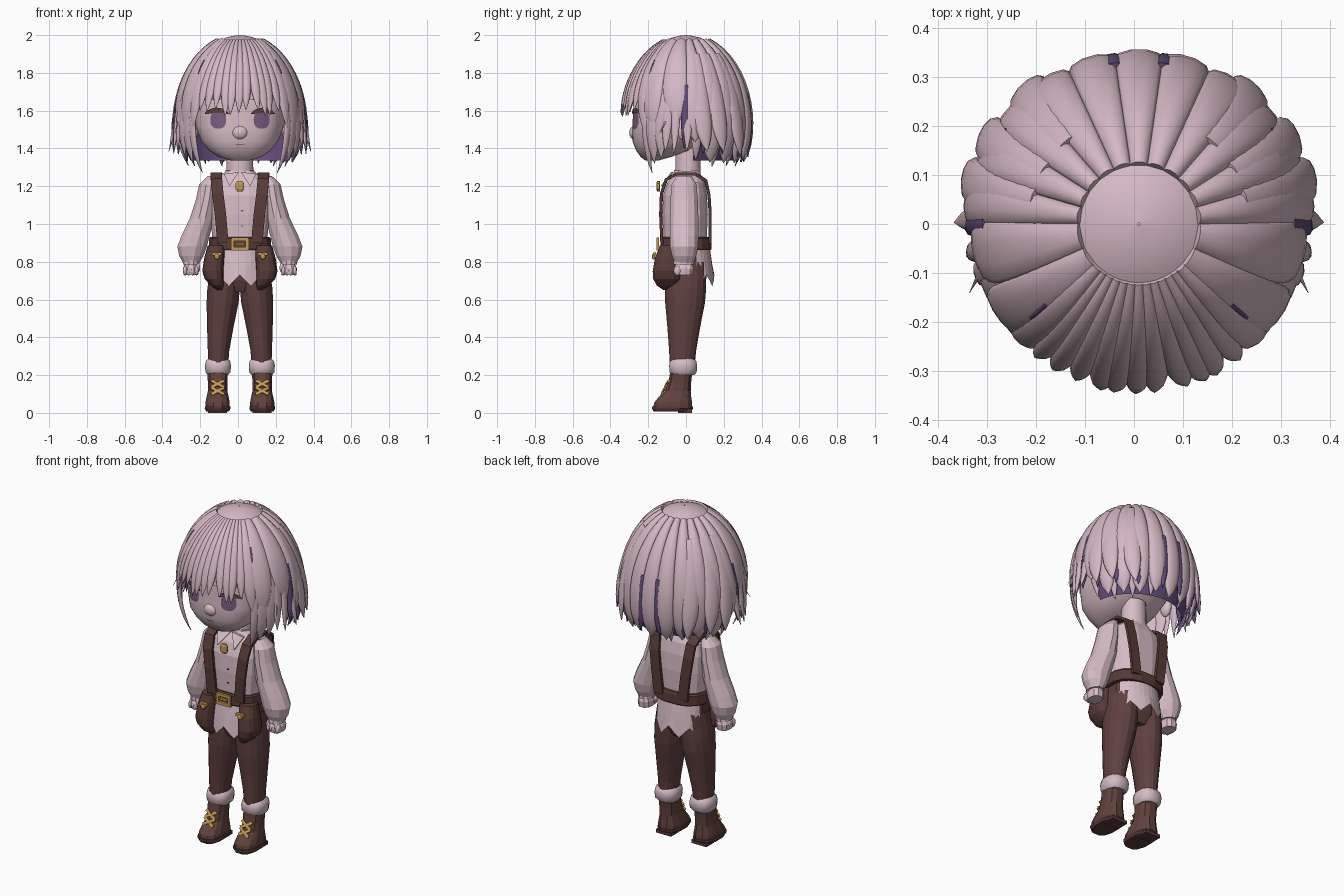
import bpy, bmesh, random
from math import sin, cos, pi, radians
from mathutils import Vector

if "Cube" in bpy.data.objects:
    bpy.data.objects.remove(bpy.data.objects["Cube"])
random.seed(4)
CX = 0.01  # body centre line


def material(name, r, g, b):
    m = bpy.data.materials.new(name)
    m.use_nodes = True
    m.diffuse_color = (r, g, b, 1)
    bsdf = m.node_tree.nodes["Principled BSDF"]
    bsdf.inputs["Base Color"].default_value = (r, g, b, 1)
    bsdf.inputs["Roughness"].default_value = 0.8
    return m


HAIR = material("dusty pink hair", .66, .48, .55)
SKIN = material("pale skin", .69, .51, .57)
SHIRT = material("pale shirt", .68, .51, .57)
FUR = material("cuff fur", .66, .5, .56)
PURPLE = material("violet", .125, .072, .195)
IRIS = material("iris violet", .19, .11, .22)
TROUSER = material("trouser brown", .115, .052, .05)
LEATHER = material("dark leather", .095, .043, .038)
BOOT = material("boot brown", .12, .054, .047)
GOLD = material("gold", .56, .32, .085)


def loft(name, rows, mats, smooth=False, closed=True, caps=True, rule=None):
    """Skin a list of equal-length point rows."""
    bm = bmesh.new()
    grid = [[bm.verts.new(p) for p in row] for row in rows]
    n = len(rows[0])
    for a, b in zip(grid, grid[1:]):
        for k in range(n if closed else n - 1):
            j = (k + 1) % n
            f = bm.faces.new((a[k], a[j], b[j], b[k]))
            f.smooth = smooth
            f.material_index = rule(k) if rule else 0
    if caps and closed:
        bm.faces.new(grid[0])
        bm.faces.new(grid[-1])
    bmesh.ops.recalc_face_normals(bm, faces=bm.faces)
    me = bpy.data.meshes.new(name)
    bm.to_mesh(me)
    bm.free()
    for m in mats:
        me.materials.append(m)
    ob = bpy.data.objects.new(name, me)
    ob.location.x = CX
    bpy.context.collection.objects.link(ob)


def spow(v, p):
    return (1 if v >= 0 else -1) * abs(v) ** p


def ring(x, y, z, rx, ry, n=12, p=1.0):
    turns = [2 * pi * (k + .5) / n for k in range(n)]
    return [(x + rx * spow(sin(a), p), y - ry * spow(cos(a), p), z) for a in turns]


def tube(name, specs, mat, n=12, p=1.0, smooth=False):
    loft(name, [ring(*s, n, p) for s in specs], [mat], smooth)


def ball(name, x, y, z, rx, ry, rz, mat, n=12):
    steps = [pi * (i + .15) / 8.3 for i in range(9)]
    tube(name, [(x, y, z + rz * cos(a), rx * sin(a), ry * sin(a)) for a in steps], mat, n, 1, True)


def box(name, x, y, z, sx, sy, sz, mat):
    c = [(x - sx, y - sy), (x + sx, y - sy), (x + sx, y + sy), (x - sx, y + sy)]
    loft(name, [[(u, v, w) for u, v in c] for w in (z - sz, z + sz)], [mat])


def ribbon(name, path, width, thick, mat):
    """Flat band whose width runs sideways to its path."""
    pts, rows = [Vector(p) for p in path], []
    for i, p in enumerate(pts):
        d = (pts[min(i + 1, len(pts) - 1)] - pts[max(i - 1, 0)]).normalized()
        nrm = d.cross(Vector((1, 0, 0))).normalized() * thick
        side = d.cross(nrm).normalized() * width
        rows.append([p - side - nrm, p + side - nrm, p + side + nrm, p - side + nrm])
    loft(name, rows, [mat])


# Head: height, half width, front, back
HEAD = [(1.335, .045, -.215, -.15), (1.355, .115, -.24, -.08), (1.39, .165, -.265, .02),
        (1.44, .205, -.285, .07), (1.52, .235, -.283, .15), (1.6, .25, -.28, .22),
        (1.7, .26, -.28, .25), (1.8, .24, -.24, .24), (1.9, .15, -.14, .16)]
tube("head", [(0, (f + b) / 2, z, w, (b - f) / 2) for z, w, f, b in HEAD], SKIN, 36, .8, True)


def face_y(x, z):
    for lo, hi in zip(HEAD, HEAD[1:]):
        if lo[0] <= z <= hi[0]:
            t = (z - lo[0]) / (hi[0] - lo[0])
            w, f, b = [u + (v - u) * t for u, v in zip(lo[1:], hi[1:])]
            return (f + b) / 2 - (b - f) / 2 * max(0, 1 - (abs(x) / w) ** 2.5) ** .4


def face_plate(name, x, z, rx, rz, mat, bend=0.0, p=1.0, lift=.005):
    """Thin painted oval that follows the face."""
    rows = []
    for s in (.01, .5, 1):
        row = []
        for k in range(20):
            a = 2 * pi * k / 20
            u = s * spow(cos(a), p)
            px, pz = x + rx * u, z + s * rz * spow(sin(a), p) - bend * u * u
            row.append((px, face_y(px, pz) - lift, pz))
        rows.append(row)
    loft(name, rows, [mat])


for s, side in ((-1, "right"), (1, "left")):
    face_plate(side + "_iris", s * .115, 1.551, .042, .046, IRIS, 0, .8)
    face_plate(side + "_lash", s * .122, 1.602, .064, .014, TROUSER, .018, 1, .009)
    ball(side + "_ear", s * .245, -.01, 1.5, .025, .04, .06, SKIN)
face_plate("mouth", 0, 1.42, .024, .002, TROUSER)
ball("nose", 0, -.266, 1.483, .045, .035, .04, SKIN, 20)
tube("neck", [(0, .01, 1.22, .075, .07), (0, .01, 1.42, .068, .065)], SKIN, 16, 1, True)


# Hair
def dome(az, phi, scale=1.0):
    r = .335 * sin(phi) * scale
    return Vector((r * sin(az), -r * cos(az), 1.55 + .45 * cos(phi) * scale))


def strand(name, az, start, end, width, thick=.018, flare=0.0, sharp=4, sway=0.0,
           inner=PURPLE, outer=HAIR):
    az, p0, p1 = radians(az), radians(start), radians(end)
    tang, out, rows = Vector((cos(az), sin(az), 0)), Vector((sin(az), -cos(az), 0)), []
    steps, n = 14, 10
    for i in range(steps + 1):
        u = i / steps
        phi = p0 + (p1 - p0) * u
        c = dome(az, phi, .985) + tang * sway * u ** 3 + out * flare * u ** 3
        nrm = (out * sin(phi) + Vector((0, 0, 1)) * cos(phi) * .8).normalized()
        taper = max(.04, 1 - u ** sharp)
        w, t = width * sin(phi) * taper, thick * max(.15, taper)
        rows.append([c + tang * w * cos(2 * pi * k / n) + nrm * t * sin(2 * pi * k / n)
                     for k in range(n)])
    loft(name, rows, [outer, inner], True, rule=lambda k: int(k >= n // 2))


def shell(name, az0, az1, phi0, phi1, scale, mat):
    rows = [[dome(radians(az0 + (az1 - az0) * k / 40), radians(phi0 + (phi1 - phi0) * i / 12),
                  1 - (1 - scale) * i / 12) for k in range(41)] for i in range(13)]
    loft(name, rows, [mat], True, closed=False)


shell("hair_cap", 0, 360, .5, 76, .97, HAIR)
shell("hair_lining", 98, 262, 70, 121, .92, PURPLE)
for i in range(11):
    strand("fringe_strand", -36 + 7.2 * i, 21, 84 + random.uniform(-2, 4), .031, .016,
           .016, 7, random.uniform(-.015, .015), HAIR)
for s in (-1, 1):
    # wide front sides, short over the ear
    for az, end, width in ((44, 95, .045), (55, 97, .075), (78, 93, .08)):
        strand("side_strand", s * az, 21, end, width, .02, .008, 6, s * .02, HAIR)
    # locks framing the cheeks, then loose outer locks
    for az, end, width, flare in ((50, 129, .026, .01), (58, 121, .045, .015), (67, 117, .045, .02),
                                  (73, 112, .03, .04), (81, 114, .024, .055), (92, 112, .026, .07)):
        strand("side_lock", s * az, 62, end, width, .013, flare, 5, s * -.01, HAIR)
    strand("flicked_wisp", s * 74, 70, 99, .008, .006, .045, 3, s * -.04)
    # outer flips at the sides of the back
    for az, end in ((103, 112), (118, 112), (138, 115)):
        strand("outer_flip", s * az, 40, end, .05, .02, .06, 8, s * .03)
    # violet locks showing through
    for az, start, end in ((90, 66, 110), (107, 72, 114), (126, 72, 114), (147, 70, 116), (171, 72, 116)):
        strand("violet_lock", s * az, start, end, .026, .02, .036, 5, s * -.01, PURPLE, PURPLE)
    strand("violet_sliver", s * 49, 46, 66, .012, .021, 0, 4, 0, PURPLE, PURPLE)
for i in range(11):
    az = 98 + i * 164 / 10
    low = 105 if i in (0, 10) else 120 + random.uniform(-2, 1)
    strand("back_strand", az, 21, low, .051, .021, .018, 18)
for i in range(9):
    strand("under_lock", 100 + i * 20, 80, 121 + random.uniform(-3, 3), .03, .012, 0, 5)

# Shirt
tube("shirt", [(0, -.005, .87, .145, .115), (0, -.005, .95, .15, .118), (0, -.005, 1.05, .16, .122),
               (0, -.005, 1.15, .165, .118), (0, 0, 1.22, .155, .1), (0, .005, 1.26, .1, .075),
               (0, .005, 1.28, .075, .065)], SHIRT, 16, .75)
tube("collar_band", [(0, .005, 1.24, .085, .078), (0, .005, 1.285, .078, .07)], SHIRT)
for front, name in ((1, "front"), (-1, "back")):
    rows = []
    for z, rx, ry in ((.88, .15, .125), (.78, .155, .14), (.7, .158, .15)):
        row = []
        for k in range(13):
            a = radians(-66 + 11 * k)
            drop = .03 * (-1 if k % 4 == 2 else 1 if k % 4 == 0 else 0) if z == .7 else 0
            row.append((rx * sin(a), -front * ry * cos(a), z - drop))
        rows.append(row)
    loft("shirt_tail_" + name, rows, [SHIRT], closed=False)
for z in (1.07, .99):
    for s in (-1, 1):
        box("shirt_button", .012 + s * .004, -.127, z, .002, .002, .003, LEATHER)

for s, side in ((-1, "right"), (1, "left")):
    # collar flap
    tri = [(s * .005, 1.275), (s * .085, 1.265), (s * .055, 1.2)]
    loft(side + "_collar_flap", [[(x, y - (1.275 - z) * .75, z) for x, z in tri]
                                 for y in (-.078, -.066)], [SHIRT])
    # sleeve, cuff and hand
    tube(side + "_sleeve", [(s * x, -.01, z, rx, ry) for x, z, rx, ry in (
        (.14, 1.255, .03, .04), (.165, 1.21, .052, .068), (.177, 1.13, .058, .075),
        (.2, 1.03, .067, .078), (.234, .94, .077, .078), (.253, .88, .081, .077),
        (.257, .83, .066, .066), (.258, .79, .042, .05))], SHIRT, 12)
    tube(side + "_cuff", [(s * .258, -.012, .81, .044, .054), (s * .258, -.012, .785, .046, .056)], SHIRT)
    tube(side + "_palm", [(s * .258, -.012, .79, .032, .044), (s * .26, -.012, .765, .042, .054),
                          (s * .26, -.012, .73, .039, .05)], SKIN, 10, .8)
    for k in range(4):
        ball(side + "_finger", s * .26 + (k - 1.5) * .02, -.045, .753, .012, .022, .026, SKIN, 8)
    ball(side + "_thumb", s * .222, -.04, .768, .013, .018, .025, SKIN, 8)
    # braces strap over the shoulder
    ribbon(side + "_strap", [(s * x, y, z) for x, y, z in (
        (.09, -.128, .9), (.103, -.134, 1.05), (.117, -.13, 1.16), (.124, -.105, 1.235),
        (.126, -.05, 1.265), (.124, .05, 1.265), (.118, .105, 1.23), (.112, .122, 1.15),
        (.098, .128, 1.05), (.08, .128, .9))], .03, .008, LEATHER)
    # trouser leg
    tube(side + "_trouser_leg", [(s * x, y, z, rx, ry) for x, y, z, rx, ry in (
        (.075, 0, .8, .075, .11), (.086, -.003, .66, .088, .112), (.092, -.005, .58, .086, .107),
        (.104, -.012, .45, .071, .088), (.113, -.018, .33, .058, .073), (.115, -.02, .24, .053, .066))],
        TROUSER, 16)
    # fur cuff
    tube(side + "_fur_cuff", [(s * .116, -.015, z, rx, rx * 1.08) for z, rx in (
        (.2, .055), (.215, .068), (.25, .071), (.275, .066), (.287, .052))], FUR, 12, .8, True)
    # boot
    tube(side + "_boot", [(s * .118, y, z, rx, ry) for y, z, rx, ry in (
        (-.07, .03, .066, .106), (-.068, .055, .066, .103), (-.058, .085, .06, .088),
        (-.043, .115, .053, .07), (-.033, .16, .053, .062), (-.025, .22, .056, .06))], BOOT, 12, .8)
    tube(side + "_sole", [(s * .118, -.075, .008, .062, .1), (s * .118, -.072, .022, .07, .111),
                          (s * .118, -.072, .035, .069, .111)], LEATHER, 12, .8)
    box(side + "_heel", s * .118, -.005, .01, .05, .037, .01, LEATHER)
    # crossed laces
    for z, y in ((.11, -.12), (.147, -.102)):
        for d in (-1, 1):
            ribbon(side + "_lace", [(s * .118 - d * .034, y - .008, z - .012), (s * .118, y - .002, z + .004),
                                    (s * .118 + d * .034, y + .01, z + .022)], .008, .006, GOLD)
    # hip pouch and clasp
    tube(side + "_pouch", [(s * x, y, z, rx, ry) for x, y, z, rx, ry in (
        (.125, -.09, .885, .046, .05), (.135, -.1, .82, .054, .066), (.142, -.102, .75, .057, .076),
        (.136, -.1, .71, .051, .075), (.12, -.095, .675, .035, .062), (.106, -.085, .65, .014, .035))],
        LEATHER, 14, .85)
    box(side + "_pouch_clasp", s * .122, -.167, .84, .025, .009, .008, GOLD)
    ball(side + "_pouch_stud", s * .122, -.172, .828, .015, .01, .016, GOLD, 8)

# Trouser seat and belt
tube("trouser_seat", [(0, 0, .9, .142, .108), (0, 0, .8, .15, .112), (0, 0, .7, .13, .105),
                      (0, 0, .64, .06, .08)], TROUSER, 12, .85)
tube("belt", [(0, 0, .862, .164, .134), (0, 0, .87, .168, .138), (0, 0, .922, .166, .136),
              (0, 0, .93, .16, .13)], LEATHER, 16, .8)

# Buckle frame, prong and collar brooch
for s in (-1, 1):
    box("buckle_side", s * .039, -.15, .894, .009, .007, .033, GOLD)
    box("buckle_bar", 0, -.15, .894 + s * .025, .042, .007, .009, GOLD)
box("buckle_prong", 0, -.148, .894, .024, .006, .006, GOLD)
tube("brooch", [(0, -.145, 1.172, .014, .008), (0, -.147, 1.185, .024, .011),
                (0, -.147, 1.215, .024, .011), (0, -.145, 1.228, .014, .008)], GOLD, 8, .7)
